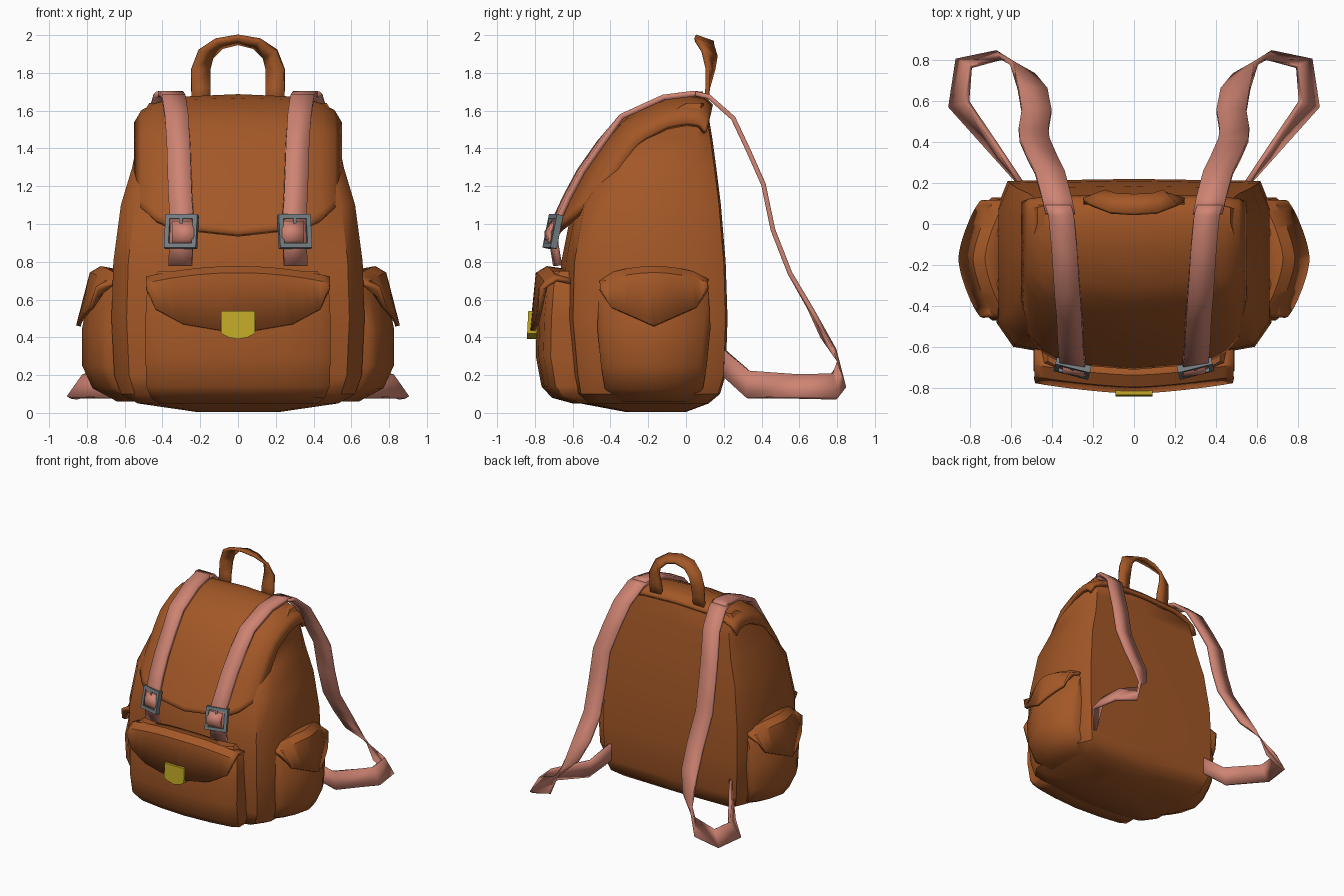
import bpy, bmesh, math
from mathutils import Vector, Matrix

if "Cube" in bpy.data.objects:
    bpy.data.objects.remove(bpy.data.objects["Cube"], do_unlink=True)


def material(name, rgb):
    m = bpy.data.materials.new(name)
    m.use_nodes = True
    m.diffuse_color = (*rgb, 1)
    m.node_tree.nodes["Principled BSDF"].inputs["Base Color"].default_value = (*rgb, 1)
    return m


LEATHER = material("brown leather", (0.37, 0.097, 0.02))
STRAP = material("pink strap", (0.62, 0.23, 0.17))
METAL = material("grey metal", (0.18, 0.21, 0.23))
BRASS = material("yellow brass", (0.55, 0.40, 0.02))

# Local frame whose front (-y) points to the bag's left side (+x)
SIDE = Matrix(((0, -1, 0, 0), (1, 0, 0, -0.17), (0, 0, 1, 0), (0, 0, 0, 1)))


def finish(name, bm, mat, matrix=None, thick=0, mirror=False, angle=35):
    if matrix:
        bm.transform(matrix)
    bmesh.ops.recalc_face_normals(bm, faces=bm.faces)
    mesh = bpy.data.meshes.new(name)
    bm.to_mesh(mesh)
    bm.free()
    mesh.materials.append(mat)
    ob = bpy.data.objects.new(name, mesh)
    bpy.context.collection.objects.link(ob)
    bpy.ops.object.select_all(action='DESELECT')
    ob.select_set(True)
    bpy.context.view_layer.objects.active = ob
    bpy.ops.object.shade_smooth_by_angle(angle=math.radians(angle))
    if thick:
        s = ob.modifiers.new("Thickness", 'SOLIDIFY')
        s.thickness = thick
        s.offset = 0
    if mirror:
        ob.modifiers.new("Mirror", 'MIRROR').use_mirror_merge = False
    return ob


def skin(rows, closed=False):
    """Quads between rows of points; closed rows also get end caps."""
    bm = bmesh.new()
    grid = [[bm.verts.new(p) for p in row] for row in rows]
    n = len(grid[0])
    for a, b in zip(grid, grid[1:]):
        for i in range(n if closed else n - 1):
            j = (i + 1) % n
            bm.faces.new((a[i], a[j], b[j], b[i]))
    if closed:
        bm.faces.new(grid[0])
        bm.faces.new(grid[-1])
    return bm


def ring(z, w, front, back, bulge):
    """Horizontal section: bowed front, straight sides, flat back."""
    d = back - front
    half = [(0, front), (0.5 * w, front + 0.35 * bulge), (0.88 * w, front + bulge),
            (w, front + bulge + 0.13 * d), (w, back - 0.16 * d), (0.92 * w, back - 0.01)]
    other = [(-x, y) for x, y in half[:0:-1]]
    return [(x, y, z) for x, y in half + [(0, back)] + other]


def lerp(table, t):
    """Piecewise linear lookup in (key, value) pairs."""
    for (a, p), (b, q) in zip(table, table[1:]):
        if t <= b:
            return p + (q - p) * (t - a) / (b - a)
    return table[-1][1]


def ribbon(name, points, mat, width, thick, mirror=True):
    """Band through (centre, width direction) pairs."""
    rows = []
    for c, d in points:
        v = Vector(d).normalized() * width / 2
        rows.append([Vector(c) - v, Vector(c) + v])
    return finish(name, skin(rows), mat, thick=thick, mirror=mirror, angle=30)


# Main bag: stacked sections (z, half width, front, back)
body = [(0.005, 0.22, -0.32, 0.0), (0.05, 0.53, -0.56, 0.12), (0.1, 0.62, -0.62, 0.18),
        (0.2, 0.655, -0.64, 0.21), (0.5, 0.67, -0.67, 0.22), (0.8, 0.66, -0.66, 0.21),
        (1.1, 0.62, -0.6, 0.185), (1.3, 0.56, -0.47, 0.16), (1.45, 0.53, -0.34, 0.14),
        (1.57, 0.51, -0.18, 0.12), (1.64, 0.47, -0.02, 0.1)]
finish("bag_body", skin([ring(*s, 0.08 * (s[3] - s[1 + 1])) for s in body], True), LEATHER, angle=40)

# Pockets: stacked sections (z, half width, front)
front_pocket = [(0.05, 0.42, -0.6), (0.08, 0.46, -0.71), (0.14, 0.485, -0.765), (0.3, 0.49, -0.795),
                (0.5, 0.49, -0.79), (0.68, 0.48, -0.775), (0.75, 0.42, -0.74)]
finish("front_pocket", skin([ring(*s, -0.5, 0.04) for s in front_pocket], True), LEATHER, angle=40)
side_pocket = [(0.06, 0.2, -0.64), (0.13, 0.26, -0.77), (0.25, 0.28, -0.825), (0.45, 0.3, -0.825),
               (0.62, 0.29, -0.79), (0.72, 0.28, -0.75), (0.76, 0.25, -0.7)]
finish("side_pockets", skin([ring(*s, -0.5, 0.09) for s in side_pocket], True), LEATHER,
       matrix=SIDE, mirror=True, angle=40)


def pocket_flap(name, w, back, top_out, low_out, bulge, hem, **kw):
    rows = [[], [], [], []]
    for i in range(-10, 11):
        u = i / 10
        a = abs(u)
        top = 0.765 - 0.055 * u * u
        low = lerp(hem, a)
        drop = bulge * a ** 1.5
        rows[0].append((w * u, -back, top - 0.02))
        rows[1].append((w * u, -top_out + drop + 0.05, top))
        rows[2].append((w * u, -top_out + drop, top - 0.03))
        rows[3].append((w * u, -low_out + drop, min(low, top - 0.05)))
    finish(name, skin(rows), LEATHER, thick=0.025, **kw)


pocket_flap("front_pocket_flap", 0.485, 0.6, 0.785, 0.815, 0.05,
            [(0, 0.42), (0.6, 0.47), (0.9, 0.55), (1, 0.66)])
pocket_flap("side_pocket_flaps", 0.285, 0.62, 0.775, 0.845, 0.1,
            [(0, 0.46), (0.8, 0.56), (1, 0.66)], matrix=SIDE, mirror=True)

# Lid: sheet following a side profile, drooping at its edges
PATH = [(0.13, 1.62), (0.09, 1.66), (0, 1.67), (-0.12, 1.65), (-0.31, 1.56), (-0.43, 1.42),
        (-0.53, 1.27), (-0.61, 1.12), (-0.67, 1.0), (-0.695, 0.94)]
keys = [i / (len(PATH) - 1) for i in range(len(PATH))]
path_y = [(k, p[0]) for k, p in zip(keys, PATH)]
path_z = [(k, p[1]) for k, p in zip(keys, PATH)]
droop = [(0, 0), (0.3, 0.012), (0.42, 0.035), (0.5, 0.08), (0.535, 0.14)]
reach = [(0, 1), (0.35, 0.93), (0.47, 0.85), (0.535, 0.76)]
columns = [0, 0.15, 0.3, 0.38, 0.44, 0.5, 0.535]
columns = [-x for x in columns[:0:-1]] + columns
lid = []
for r in range(19):
    row = []
    for x in columns:
        t = r / 18 * lerp(reach, abs(x))
        p = Vector((x, lerp(path_y, t), lerp(path_z, t)))
        inward = (Vector((x, 0, 1.0)) - p).normalized()
        row.append(p + inward * lerp(droop, abs(x)))
    lid.append(row)
finish("lid_flap", skin(lid), LEATHER, thick=0.035, angle=40)

# Front straps running over the lid, then shoulder straps looping behind
X = (1, 0, 0)
YAW = (1, 0.15, 0)
ribbon("lid_straps", [
    ((0.305, -0.68, 0.78), YAW), ((0.3, -0.7, 0.9), YAW), ((0.295, -0.695, 1.0), YAW),
    ((0.305, -0.63, 1.14), YAW), ((0.31, -0.555, 1.28), YAW), ((0.315, -0.45, 1.43), YAW),
    ((0.325, -0.34, 1.57), X), ((0.34, -0.12, 1.67), X), ((0.355, 0.04, 1.69), X),
    ((0.37, 0.09, 1.685), X)], STRAP, 0.125, 0.03)
ribbon("shoulder_straps", [
    ((0.36, 0.05, 1.69), X), ((0.375, 0.12, 1.675), X), ((0.41, 0.25, 1.56), X),
    ((0.45, 0.33, 1.39), X), ((0.485, 0.41, 1.21), X), ((0.49, 0.46, 0.97), X),
    ((0.475, 0.55, 0.74), X), ((0.495, 0.66, 0.55), (1, 0.1, -0.1)),
    ((0.54, 0.755, 0.37), (0.9, 0.5, -0.5)), ((0.65, 0.82, 0.2), (0.25, 0.25, -1)),
    ((0.83, 0.785, 0.14), (0.5, 0.25, -1)), ((0.855, 0.585, 0.14), (0.7, -0.2, -1)),
    ((0.655, 0.33, 0.15), (0.2, -0.1, -1)), ((0.55, 0.195, 0.27), (0.05, 0, -1))],
    STRAP, 0.145, 0.025)
ribbon("strap_loops", [
    ((0.29, -0.69, 0.88), YAW), ((0.29, -0.73, 0.92), YAW), ((0.29, -0.73, 0.96), YAW),
    ((0.29, -0.7, 1.01), YAW)], STRAP, 0.115, 0.02)

# Buckles: four bars and a prong
bm = bmesh.new()
place = (Matrix.Translation((0.3, -0.705, 0.96)) @ Matrix.Rotation(0.25, 4, 'Z')
         @ Matrix.Rotation(-0.2, 4, 'X'))
bars = [(-0.075, 0, 0.024, 0.18), (0.075, 0, 0.024, 0.18), (0, 0.078, 0.15, 0.024),
        (0, -0.078, 0.15, 0.024), (0, 0.05, 0.016, 0.06)]
for x, z, sx, sz in bars:
    bmesh.ops.create_cube(bm, size=1, matrix=place @ Matrix.Translation((x, 0, z))
                          @ Matrix.Diagonal((sx, 0.035, sz, 1)))
finish("buckles", bm, METAL, mirror=True)

# Clasp: small shield plate bent over the pocket flap
outline = [(-0.09, 0.54), (0.09, 0.54), (0.09, 0.42), (0.05, 0.4), (0, 0.39), (-0.05, 0.4), (-0.09, 0.42)]
clasp = skin([[(x, y + 0.05 * (z - 0.4), z) for x, z in outline] for y in (-0.79, -0.842)], True)
finish("clasp", clasp, BRASS)

# Carry handle: arched band that twists flat across the top
side = [((0.195, 0.1, 1.6), X), ((0.197, 0.115, 1.72), X), ((0.197, 0.13, 1.82), (1, -0.3, 0)),
        ((0.17, 0.125, 1.9), (0.8, -0.8, 0.4)), ((0.1, 0.1, 1.955), (0.35, -1, 0.4))]
arch = side + [((0, 0.095, 1.975), (0, -1, 0.35))]
arch += [((-c[0], c[1], c[2]), (-d[0], d[1], d[2])) for c, d in reversed(side)]
ribbon("carry_handle", arch, LEATHER, 0.1, 0.025, mirror=False)
